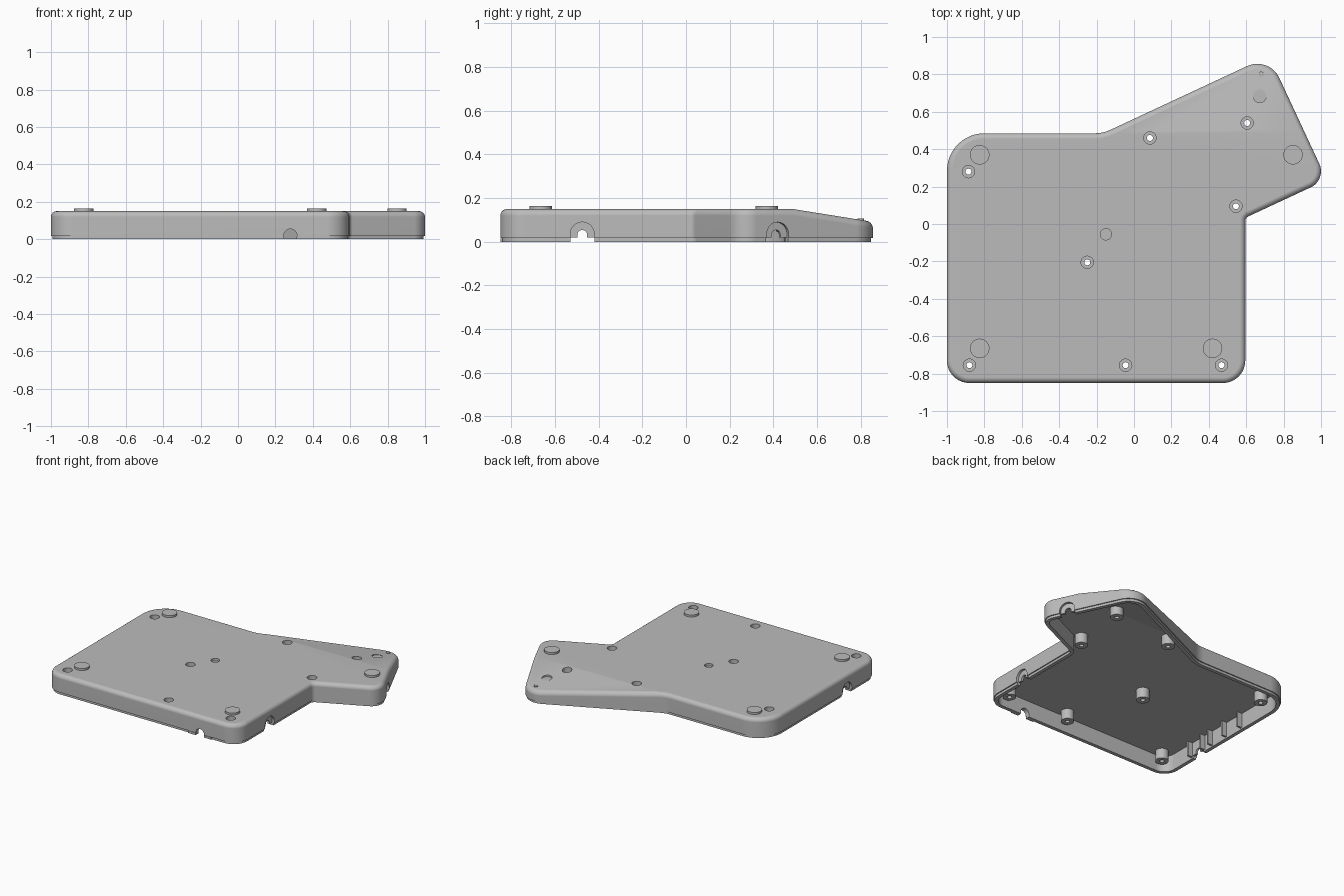
import bpy, bmesh
from math import radians, cos, sin, tan, pi
from mathutils import Vector, Matrix

cube = bpy.data.objects.get("Cube")
if cube:
    bpy.data.objects.remove(cube, do_unlink=True)

grey = bpy.data.materials.new("plain grey plastic")
grey.use_nodes = True
colour = (0.5, 0.5, 0.5, 1)
grey.diffuse_color = colour
grey.node_tree.nodes["Principled BSDF"].inputs["Base Color"].default_value = colour

# Outline corners: x, y, fillet radius (counter-clockwise)
CORNERS = [(-1, -.85, .12), (.595, -.85, .12), (.595, .033, .03), (1.031, .236, .095),
           (.722, .899, .13), (-.166, .485, .2), (-1, .485, .2)]
CREASE, SLOPE = .49, .16


def outline(inset):
    """Rounded outline, moved inward by inset."""
    pts, n = [], len(CORNERS)
    for i, (x, y, r) in enumerate(CORNERS):
        p = Vector((x, y))
        a = (p - Vector(CORNERS[i - 1][:2])).normalized()
        b = (Vector(CORNERS[(i + 1) % n][:2]) - p).normalized()
        turn = -a.angle_signed(b)
        s = 1 if turn > 0 else -1
        normal = Vector((a.y, -a.x))
        centre = p - a * r * tan(abs(turn) / 2) - normal * s * r
        for k in range(13):
            d = Matrix.Rotation(turn * k / 12, 2) @ normal
            pts.append(centre + d * s * (r - s * inset))
    return pts


def make(name, bm):
    bmesh.ops.recalc_face_normals(bm, faces=bm.faces)
    me = bpy.data.meshes.new(name)
    bm.to_mesh(me)
    bm.free()
    me.materials.append(grey)
    ob = bpy.data.objects.new(name, me)
    bpy.context.collection.objects.link(ob)
    return ob


def solid(name, profile):
    """Stack of inset outlines, with the back of the top sloping down."""
    bm = bmesh.new()
    rings = [[bm.verts.new((p.x, p.y, z)) for p in outline(d)] for d, z in profile]
    for low, high in zip(rings, rings[1:]):
        for i in range(len(low)):
            j = (i + 1) % len(low)
            bm.faces.new((low[i], low[j], high[j], high[i]))
    bm.faces.new(rings[0][::-1])
    bm.faces.new(rings[-1])
    bmesh.ops.bisect_plane(bm, geom=bm.verts[:] + bm.edges[:] + bm.faces[:],
                           plane_co=(0, CREASE, 0), plane_no=(0, 1, 0))
    for v in bm.verts:
        if v.co.z > .05 and v.co.y > CREASE:
            v.co.z -= (v.co.y - CREASE) * SLOPE
    return make(name, bm)


def cylinder(name, x, y, r, z0, z1):
    bm = bmesh.new()
    bmesh.ops.create_cone(bm, cap_ends=True, segments=32, radius1=r, radius2=r, depth=z1 - z0,
                          matrix=Matrix.Translation((x, y, (z0 + z1) / 2)))
    return make(name, bm)


def box(name, centre, size, angle=0):
    bm = bmesh.new()
    bmesh.ops.create_cube(bm, size=1, matrix=Matrix.Translation(centre)
                          @ Matrix.Rotation(angle, 4, 'Z') @ Matrix.Diagonal((*size, 1)))
    return make(name, bm)


def arch(x, y, angle, r, centre_z, depth):
    """Arched cutter, pointing along the outward wall direction."""
    bm = bmesh.new()
    prof = [(-r, -.1), (r, -.1)] + [(r * cos(pi * k / 16), centre_z + r * sin(pi * k / 16))
                                    for k in range(17)]
    m = Matrix.Translation((x, y, 0)) @ Matrix.Rotation(angle, 4, 'Z')
    ends = [[bm.verts.new(m @ Vector((d, w, z))) for w, z in prof] for d in (-depth, .05)]
    for i in range(len(prof)):
        j = (i + 1) % len(prof)
        bm.faces.new((ends[0][i], ends[0][j], ends[1][j], ends[1][i]))
    bm.faces.new(ends[0][::-1])
    bm.faces.new(ends[1])
    return make("arch_cutter", bm)


def combine(target, tool, operation='DIFFERENCE'):
    tool.hide_render = True
    mod = target.modifiers.new("cut", 'BOOLEAN')
    mod.operation, mod.object, mod.solver = operation, tool, 'EXACT'
    bpy.context.view_layer.objects.active = target
    bpy.ops.object.modifier_apply(modifier=mod.name)
    bpy.data.objects.remove(tool, do_unlink=True)


def smooth(ob):
    bpy.ops.object.select_all(action='DESELECT')
    ob.select_set(True)
    bpy.context.view_layer.objects.active = ob
    bpy.ops.object.shade_smooth_by_angle(angle=radians(30))


# Hollow shell with a stepped lower lip and a rounded top edge
R = .03
fillet = [(R * (1 - cos(a)), .12 + R * sin(a)) for a in [radians(15 * k) for k in range(7)]]
shell = solid("case_shell", [(.008, 0), (.008, .018), (0, .018)] + fillet)
combine(shell, solid("cavity", [(.035, -.1), (.035, .12)]))

# Screw posts with counterbores
SCREWS = [(.085, .46), (.605, .54), (.545, .095), (-.885, .28),
          (-.25, -.205), (-.88, -.755), (-.045, -.755), (.468, -.755)]
for x, y in SCREWS:
    combine(shell, cylinder("post", x, y, .045, .045, .13), 'UNION')
for x, y in SCREWS:
    combine(shell, cylinder("counterbore", x, y, .033, .085, .3))
    combine(shell, cylinder("screw_hole", x, y, .016, -.1, .2))

# Shallow round recesses on the top
combine(shell, cylinder("recess", -.15, -.055, .03, .132, .3))
combine(shell, cylinder("recess", .672, .684, .035, .112, .3))

# Cable openings: outer recess, through hole and a gap in the lip
horn = radians(25)
for x, y, angle in [(.595, -.475, 0), (-1, -.475, pi), (.945, .42, horn)]:
    combine(shell, arch(x, y, angle, .055, .035, .018))
    combine(shell, arch(x, y, angle, .022, .032, .06))
    combine(shell, box("lip_gap", (x, y, -.04), (.16, .11, .12), angle))
combine(shell, arch(.28, -.85, -pi / 2, .035, .02, .06))
smooth(shell)
shell.modifiers.new("even_normals", 'WEIGHTED_NORMAL').keep_sharp = True

# Flush lip sections beside the front opening
for side, x in (("right", .2125), ("left", .3425)):
    box("front_lip_" + side, (x, -.8405, .008), (.06, .019, .016))

# Inner ribs on the right wall
for y in (-.54, -.41, -.33, -.18, -.02):
    box("wall_rib", (-.95, y, .068), (.045, .014, .115))

# Round feet and the small pip
for x, y in [(-.825, .37), (.85, .37), (-.825, -.665), (.42, -.665)]:
    smooth(cylinder("foot", x, y, .052, .145, .165))
smooth(cylinder("indicator_pip", .68, .8, .015, .08, .107))
